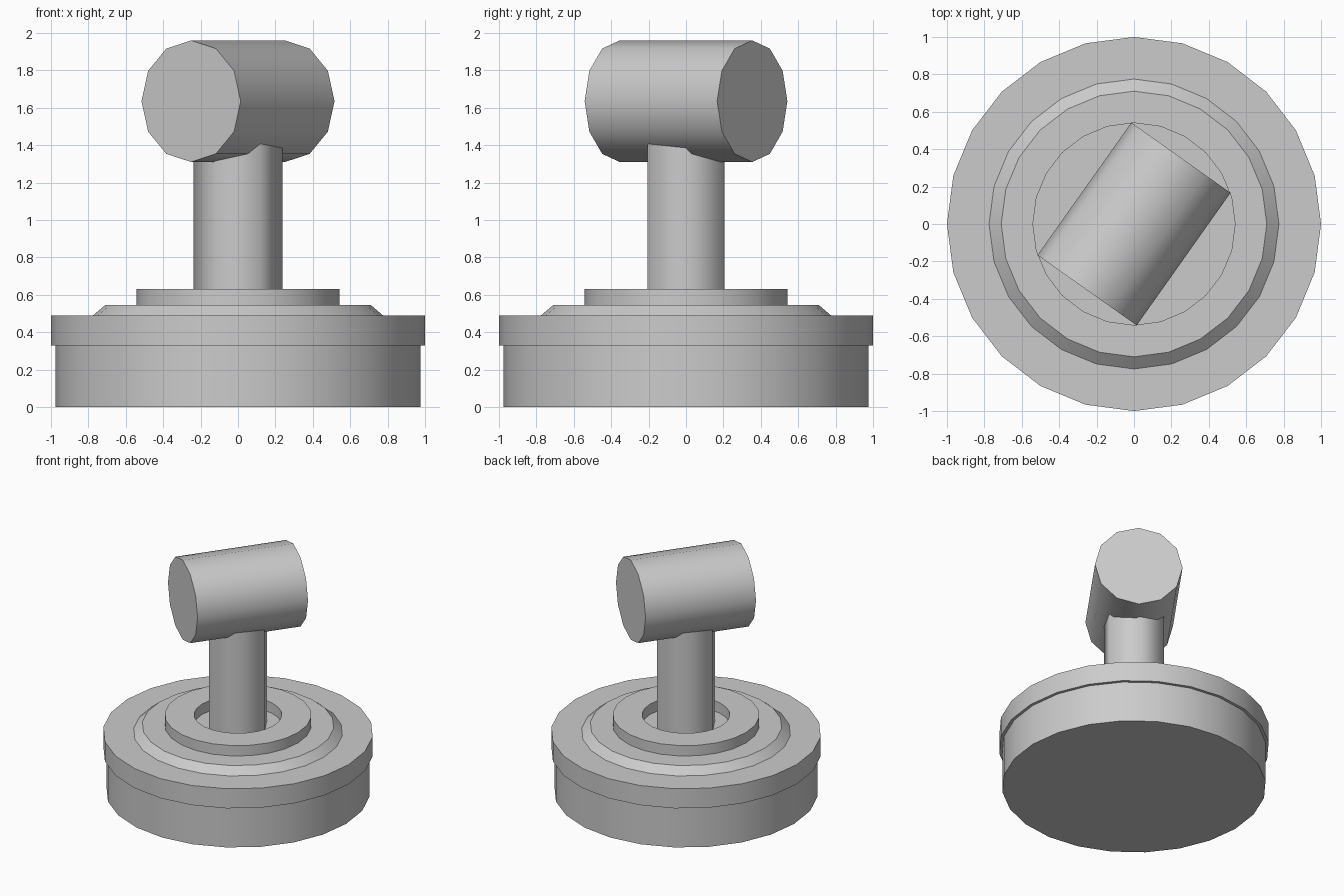
import bpy, bmesh, math
from mathutils import Matrix

if "Cube" in bpy.data.objects:
    bpy.data.objects.remove(bpy.data.objects["Cube"])

grey = bpy.data.materials.new("light_grey")
grey.diffuse_color = (0.6, 0.6, 0.6, 1)
grey.use_nodes = True
grey.node_tree.nodes["Principled BSDF"].inputs["Base Color"].default_value = grey.diffuse_color


def lathe(name, profile, sides, smooth_deg, ring=False):
    """Spin (radius, z) points around z; capped ends, or a closed ring."""
    bm = bmesh.new()
    loops = []
    for r, z in profile:
        loops.append([bm.verts.new((r * math.cos(2 * math.pi * i / sides),
                                    r * math.sin(2 * math.pi * i / sides), z))
                      for i in range(sides)])
    pairs = list(zip(loops, loops[1:]))
    if ring:
        pairs.append((loops[-1], loops[0]))
    else:
        bm.faces.new(loops[0][::-1])
        bm.faces.new(loops[-1])
    for a, b in pairs:
        for i in range(sides):
            j = (i + 1) % sides
            bm.faces.new((a[i], a[j], b[j], b[i]))
    bmesh.ops.recalc_face_normals(bm, faces=bm.faces)
    # smooth sides, crisp rims
    for f in bm.faces:
        f.smooth = True
    for e in bm.edges:
        e.smooth = e.calc_face_angle(0) < math.radians(smooth_deg)
    me = bpy.data.meshes.new(name)
    bm.to_mesh(me)
    bm.free()
    me.materials.append(grey)
    ob = bpy.data.objects.new(name, me)
    bpy.context.collection.objects.link(ob)
    return ob


# Stepped round base with wider rim and bevelled plate
lathe("base", [(0.977, 0), (0.977, 0.33), (1.0, 0.33), (1.0, 0.49),
               (0.775, 0.49), (0.71, 0.545)], 24, 30)

# Raised collar with an open centre
lathe("collar", [(0.543, 0.54), (0.543, 0.63), (0.325, 0.63), (0.325, 0.54)],
      24, 30, ring=True)

# Six-sided post
lathe("post", [(0.238, 0.53), (0.238, 1.5)], 6, 65)

# Horizontal twelve-sided head, turned about z
head = lathe("head", [(0.325, -0.434), (0.325, 0.434)], 12, 35)
head.data.transform(Matrix.Translation((0, 0, 1.635))
                    @ Matrix.Rotation(math.radians(54.7), 4, 'Z')
                    @ Matrix.Rotation(math.radians(90), 4, 'Y'))
